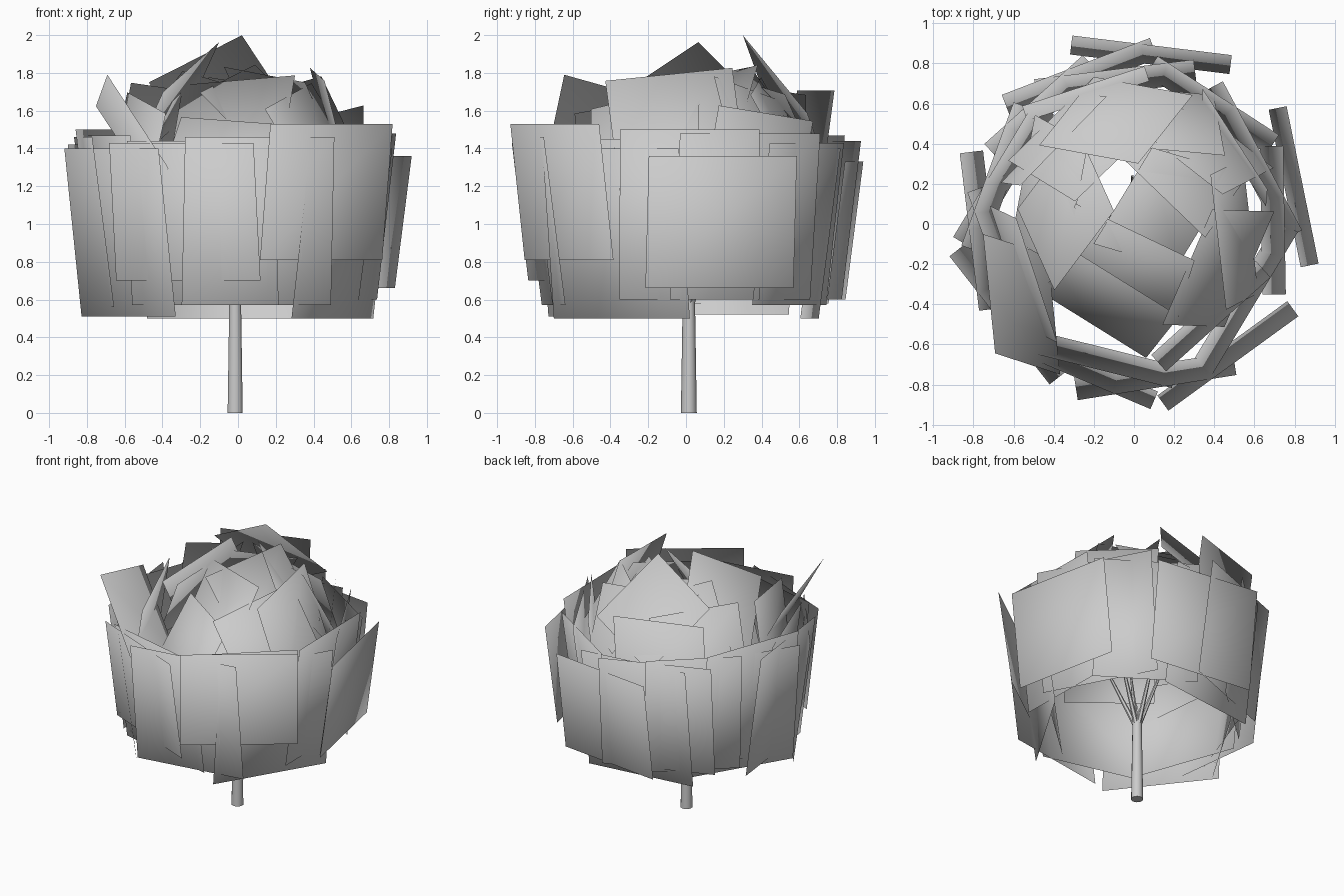
import bpy, bmesh
from math import sin, cos, radians
from mathutils import Vector


def card(bm, c, az, elev, roll, w, h):
    """Flat leaf card: az/elev aim its normal, roll turns it in its plane."""
    a, e, t = radians(az), radians(elev), radians(roll)
    r = Vector((-sin(a), cos(a), 0))
    u = Vector((-sin(e) * cos(a), -sin(e) * sin(a), cos(e)))
    r, u = r * cos(t) + u * sin(t), u * cos(t) - r * sin(t)
    c = Vector(c)
    bm.faces.new([bm.verts.new(c + r * (w / 2 * i) + u * (h / 2 * j))
                  for i, j in ((-1, -1), (1, -1), (1, 1), (-1, 1))])


def finish(bm, name, rounded=False):
    me = bpy.data.meshes.new(name)
    bm.to_mesh(me)
    bm.free()
    ob = bpy.data.objects.new(name, me)
    bpy.context.collection.objects.link(ob)
    if rounded:  # ball-shaped shading over all the cards
        me.shade_smooth()
        mid = Vector((0, 0, .9))
        me.normals_split_custom_set_from_vertices(
            [(v.co - mid).normalized() for v in me.vertices])
    return ob


def tube(bm, p, q, r1, r2, n=10):
    p, q = Vector(p), Vector(q)
    d = q - p
    m = d.to_track_quat('Z', 'Y').to_matrix().to_4x4()
    m.translation = (p + q) / 2
    bmesh.ops.create_cone(bm, cap_ends=True, segments=n, radius1=r1, radius2=r2,
                          depth=d.length, matrix=m)


# Lower skirt of outward-leaning leaf cards
# normal azimuth, top-edge centre x, y, bottom z, top z, width
skirt = [
    (-54, .495, -.695, .81, 1.53, .80), (11.5, .84, .195, .66, 1.36, .80),
    (83, .09, .89, .60, 1.33, .80), (-81, .115, -.815, .57, 1.46, .80),
    (-113, -.30, -.76, .70, 1.43, .83), (-142, -.67, -.48, .51, 1.40, .81),
    (-173, -.82, -.04, .56, 1.46, .79), (149, -.70, .27, .52, 1.42, .78),
    (111, -.29, .785, .60, 1.44, .79), (132, -.50, .62, .58, 1.47, .66),
    (57, .42, .64, .57, 1.43, .72), (28, .64, .34, .60, 1.48, .84),
    (1, .75, .02, .60, 1.50, .74), (-31, .60, -.40, .50, 1.40, .84),
    (-104, -.20, -.72, .57, 1.44, .80), (160, -.73, .25, .60, 1.50, .76),
    (97, -.10, .77, .50, 1.40, .80), (-48, .42, -.50, .60, 1.45, .70),
    (-160, -.70, -.20, .58, 1.47, .76),
]
bm = bmesh.new()
for az, x, y, z0, z1, w in skirt:
    h = z1 - z0
    lean = h * .065
    a = radians(az)
    card(bm, (x - lean * cos(a), y - lean * sin(a), (z0 + z1) / 2),
         az, -7.4, 0, w, h * 1.008)
finish(bm, "foliage_skirt", True)

# Domed crown of tilted cards
# centre x, y, z, azimuth, elevation, roll, width, height
crown = [
    (-.04, -.18, 1.50, -118, 29, 5, .66, .60),
    (-.56, -.40, 1.46, -165, -30, 18, .62, .60),
    (.50, -.05, 1.48, 5, 15, 6, .68, .65),
    (-.09, .517, 1.668, 100, 35, -33, .56, .60),
    (-.34, .07, 1.63, 165, 35, -35, .56, .60),
    (.25, .30, 1.55, 40, 38, 10, .60, .62),
    (.12, .52, 1.46, 80, 28, 10, .62, .62),
    (.33, .40, 1.45, 58, 25, -14, .62, .60),
    (.50, .38, 1.34, 32, -6, -8, .60, .50),
    (-.42, .16, 1.45, 175, 28, -12, .64, .60),
    (-.40, .42, 1.44, 135, 8, 6, .62, .56),
    (.42, -.22, 1.42, -30, 28, 14, .64, .60),
    (-.12, -.40, 1.30, -120, 28, -4, .62, .56),
    (-.55, -.25, 1.35, -160, 10, -10, .66, .60),
    (-.24, .65, 1.43, 108, -8, 0, .64, .56),
    (.15, .08, 1.56, -45, 42, 20, .58, .60),
    (-.25, .42, 1.52, 125, 38, 15, .60, .60),
]
bm = bmesh.new()
for x, y, z, az, el, ro, w, h in crown:
    card(bm, (x, y, z), az, el, ro, w, h)
finish(bm, "foliage_crown", True)

# Trunk and the branches hidden in the foliage
bm = bmesh.new()
tube(bm, (-.015, .015, 0), (-.015, .015, .64), .042, .032)
finish(bm, "trunk")
bm = bmesh.new()
for i in range(5):
    a = radians(72 * i + 20)
    tube(bm, (-.015 + .012 * cos(a), .015 + .012 * sin(a), .58),
         (.24 * cos(a), .24 * sin(a), 1.15), .018, .006, 6)
finish(bm, "branches")

for name in ("trunk", "branches"):
    ob = bpy.data.objects[name]
    bpy.ops.object.select_all(action='DESELECT')
    ob.select_set(True)
    bpy.context.view_layer.objects.active = ob
    bpy.ops.object.shade_smooth_by_angle(angle=radians(40))
